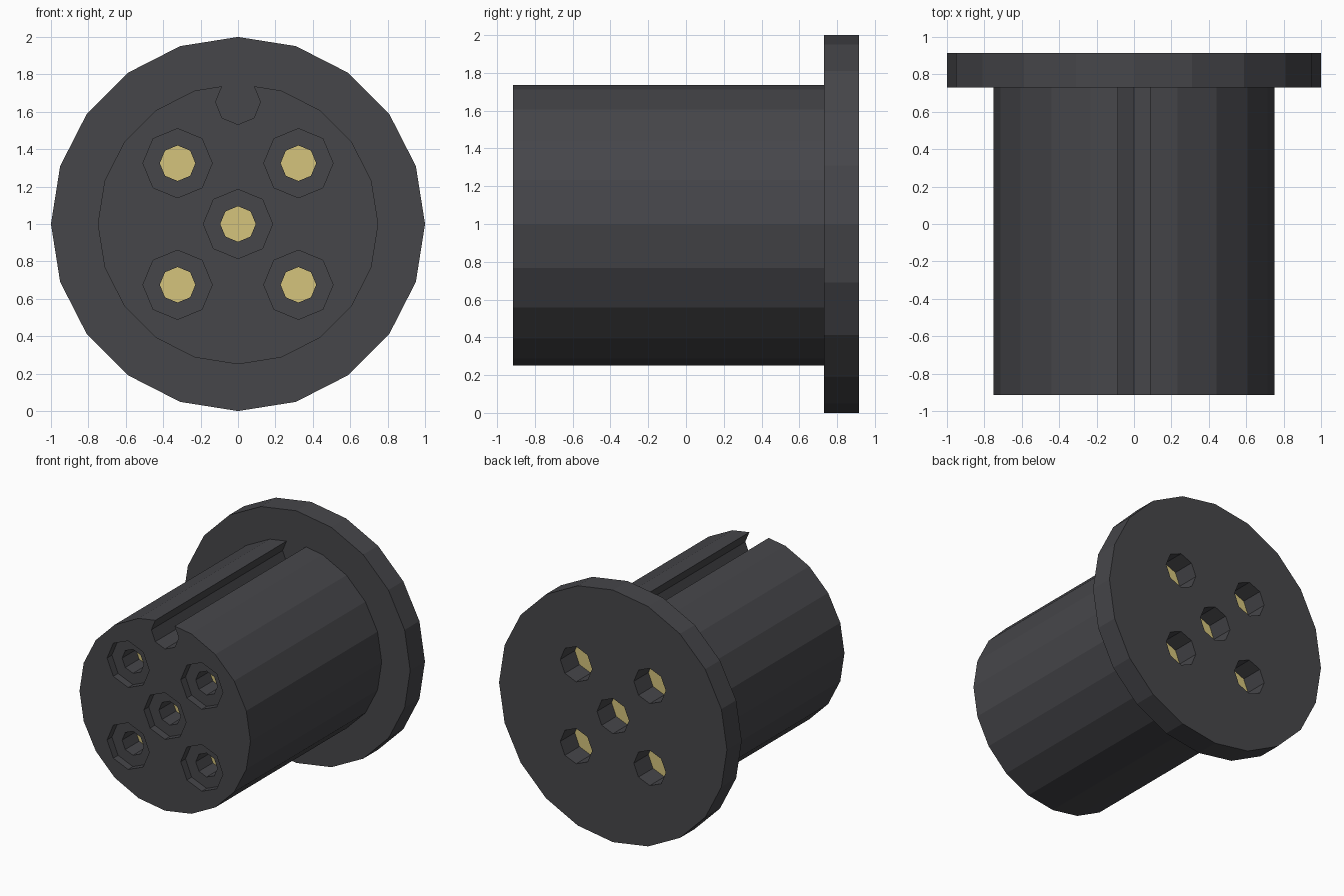
import bpy, bmesh
from math import sin, cos, tau

cube = bpy.data.objects.get("Cube")
if cube:
    bpy.data.objects.remove(cube, do_unlink=True)

FRONT, JOINT, BACK = -0.915, 0.73, 0.915
SOCKETS = [(0, 1)] + [(x, z) for x in (-0.323, 0.323) for z in (0.675, 1.325)]


def material(name, color):
    mat = bpy.data.materials.new(name)
    mat.use_nodes = True
    mat.diffuse_color = color
    mat.node_tree.nodes["Principled BSDF"].inputs["Base Color"].default_value = color
    return mat


dark = material("dark grey plastic", (0.061, 0.061, 0.068, 1))
gold = material("pale gold contact", (0.66, 0.55, 0.20, 1))


def prism(name, mat, radius, sides, y0, y1, centers=((0, 1),)):
    """Prisms along y, each with a corner pointing straight up."""
    bm = bmesh.new()
    for cx, cz in centers:
        rings = []
        for y in (y0, y1):
            angles = [tau * i / sides for i in range(sides)]
            rings.append([bm.verts.new((cx + radius * sin(a), y, cz + radius * cos(a)))
                          for a in angles])
        bm.faces.new(rings[0])
        bm.faces.new(rings[1][::-1])
        for i in range(sides):
            j = (i + 1) % sides
            bm.faces.new((rings[0][i], rings[1][i], rings[1][j], rings[0][j]))
    bmesh.ops.recalc_face_normals(bm, faces=bm.faces)
    mesh = bpy.data.meshes.new(name)
    bm.to_mesh(mesh)
    bm.free()
    mesh.materials.append(mat)
    obj = bpy.data.objects.new(name, mesh)
    bpy.context.collection.objects.link(obj)
    return obj


def cut(target, name, *shape):
    """Subtract a set of prisms from the target and remove the cutter."""
    cutter = prism(name, dark, *shape)
    cutter.hide_render = True
    mod = target.modifiers.new(name, 'BOOLEAN')
    mod.operation = 'DIFFERENCE'
    mod.solver = 'EXACT'
    mod.object = cutter
    bpy.context.view_layer.objects.active = target
    bpy.ops.object.modifier_apply(modifier=name)
    bpy.data.objects.remove(cutter, do_unlink=True)


# Main barrel with keyway and stepped front sockets
barrel = prism("barrel", dark, 0.75, 20, FRONT, JOINT)
cut(barrel, "keyway_cutter", 0.12, 8, FRONT - 0.1, JOINT + 0.1, [(0, 1.652)])
cut(barrel, "recess_cutter", 0.185, 8, FRONT - 0.1, FRONT + 0.06, SOCKETS)
cut(barrel, "bore_cutter", 0.095, 8, FRONT - 0.1, FRONT + 0.24, SOCKETS)

# Rear flange with through holes
flange = prism("rear_flange", dark, 1.0, 20, JOINT, BACK)
cut(flange, "rear_hole_cutter", 0.14, 8, JOINT - 0.1, BACK + 0.1, SOCKETS)

# Gold contacts at the bottom of the holes
prism("front_contacts", gold, 0.095, 8, FRONT + 0.234, FRONT + 0.242, SOCKETS)
prism("rear_contacts", gold, 0.139, 8, JOINT - 0.003, JOINT + 0.004, SOCKETS)
